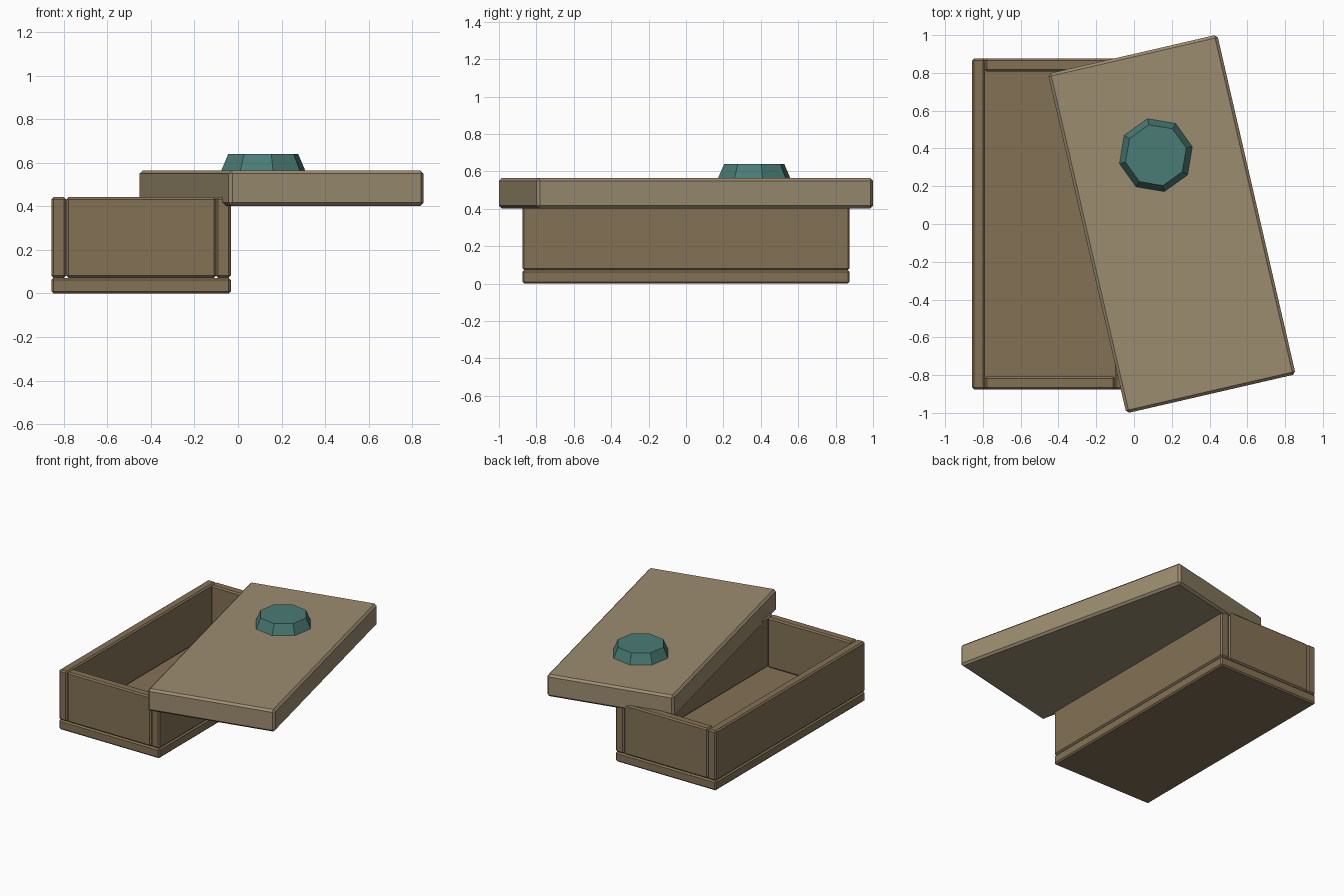
import bpy
from math import radians, sin, cos

if "Cube" in bpy.data.objects:
    bpy.data.objects.remove(bpy.data.objects["Cube"])


def material(name, rgb):
    m = bpy.data.materials.new(name)
    m.diffuse_color = (*rgb, 1)
    m.use_nodes = True
    m.node_tree.nodes["Principled BSDF"].inputs["Base Color"].default_value = m.diffuse_color
    return m


dark_wood = material("dark_wood", (0.23, 0.165, 0.09))
light_wood = material("light_wood", (0.33, 0.265, 0.16))
teal = material("teal", (0.07, 0.20, 0.18))


def slab(name, lo, hi, mat, bevel, angle=0.0):
    """Chamfered board between two corners, turned about its own centre."""
    centre = [(a + b) / 2 for a, b in zip(lo, hi)]
    bpy.ops.mesh.primitive_cube_add(size=1, location=centre)
    ob = bpy.context.object
    ob.name = name
    ob.scale = [b - a for a, b in zip(lo, hi)]
    bpy.ops.object.transform_apply(location=False, rotation=False, scale=True)
    ob.rotation_euler.z = angle
    mod = ob.modifiers.new("chamfer", "BEVEL")
    mod.width = bevel
    mod.segments = 1
    ob.data.materials.append(mat)
    return ob


# Box footprint and heights
x0, x1, y0, y1 = -0.857, -0.033, -0.875, 0.875
floor_z, top_z, t = 0.072, 0.442, 0.068

# Floor board and four walls
slab("box_floor", (x0, y0, 0), (x1, y1, floor_z), dark_wood, 0.01)
for name, a in (("left_wall", x0), ("right_wall", x1 - t)):
    slab(name, (a, y0, floor_z), (a + t, y1, top_z), dark_wood, 0.01)
for name, a in (("front_wall", y0), ("back_wall", y1 - t)):
    slab(name, (x0 + t, a, floor_z), (x1 - t, a + t, top_z), dark_wood, 0.01)

# Lid slid aside and turned
turn = radians(13)
lid_x, w, l = 0.2, 0.92, 1.845
slab("lid", (lid_x - w / 2, -l / 2, 0.402), (lid_x + w / 2, l / 2, 0.565),
     light_wood, 0.015, turn)

# Eight-sided tapered knob, off centre along the lid
d = 0.374
bpy.ops.mesh.primitive_cone_add(
    vertices=8, radius1=0.2, radius2=0.165, depth=0.08,
    location=(lid_x - d * sin(turn), d * cos(turn), 0.6), rotation=(0, 0, turn))
knob = bpy.context.object
knob.name = "lid_knob"
knob.data.materials.append(teal)
